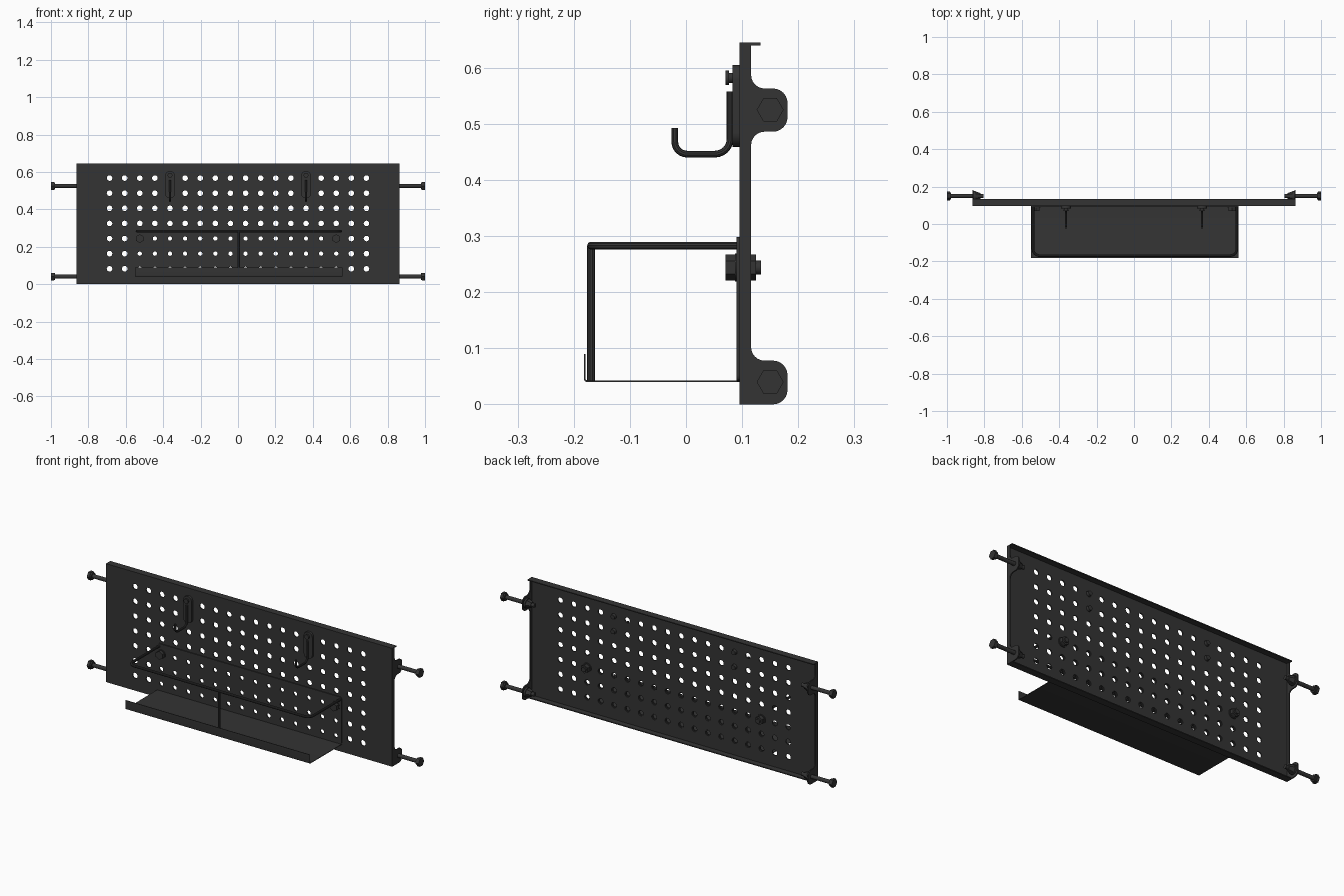
import bpy, math
from mathutils import Matrix, Vector

if "Cube" in bpy.data.objects:
    bpy.data.objects.remove(bpy.data.objects["Cube"], do_unlink=True)

black = bpy.data.materials.new("matte_black_steel")
black.use_nodes = True
COLOUR = (0.034, 0.034, 0.034, 1)
black.diffuse_color = COLOUR
black.node_tree.nodes["Principled BSDF"].inputs["Base Color"].default_value = COLOUR

# Local axes for flat outlines: XZ faces the front, YZ faces the side
XZ = Matrix.Rotation(math.pi / 2, 4, 'X')
YZ = Matrix(((0, 0, 1, 0), (1, 0, 0, 0), (0, 1, 0, 0), (0, 0, 0, 1)))


def finish(obj):
    bpy.ops.object.select_all(action='DESELECT')
    obj.select_set(True)
    bpy.context.view_layer.objects.active = obj
    if obj.type == 'CURVE':
        bpy.ops.object.convert(target='MESH')
        obj = bpy.context.object
    obj.data.materials.clear()
    obj.data.materials.append(black)
    bpy.ops.object.shade_smooth_by_angle(angle=math.radians(35))
    return obj


def rounded(points, closed=True, steps=6):
    """Round each (a, b, radius) corner of a path with a tangent arc."""
    out, n = [], len(points)
    for i, (a, b, r) in enumerate(points):
        p = Vector((a, b))
        if r == 0 or (not closed and i in (0, n - 1)):
            out.append(p)
            continue
        u = (Vector(points[i - 1][:2]) - p).normalized()
        v = (Vector(points[(i + 1) % n][:2]) - p).normalized()
        c = p + (u + v) * r          # all corners are right angles
        for k in range(steps + 1):
            t = k / steps * math.pi / 2
            out.append(c - v * r * math.cos(t) - u * r * math.sin(t))
    return out


def circle(a, b, r, n=16):
    return [Vector((a + r * math.cos(2 * math.pi * k / n),
                    b + r * math.sin(2 * math.pi * k / n))) for k in range(n)]


def rect(a0, b0, a1, b1, r=0):
    return rounded([(a0, b0, r), (a1, b0, r), (a1, b1, r), (a0, b1, r)])


def curve(name, loops, closed, dims):
    data = bpy.data.curves.new(name, 'CURVE')
    data.dimensions = dims
    for loop in loops:
        spline = data.splines.new('POLY')
        spline.points.add(len(loop) - 1)
        for point, co in zip(spline.points, loop):
            point.co = (*co.to_3d(), 1)
        spline.use_cyclic_u = closed
    obj = bpy.data.objects.new(name, data)
    bpy.context.collection.objects.link(obj)
    return obj


def plate(name, loops, thickness, frame, centre):
    """Flat sheet: first loop is the outline, the others are holes."""
    obj = curve(name, loops, True, '2D')
    obj.data.fill_mode = 'BOTH'
    obj.data.extrude = thickness / 2
    obj.matrix_world = Matrix.Translation(centre) @ frame
    return finish(obj)


def rod(name, path, radius, frame, centre):
    obj = curve(name, [path], False, '3D')
    obj.data.bevel_depth = radius
    obj.data.bevel_resolution = 3
    obj.data.use_fill_caps = True
    obj.matrix_world = Matrix.Translation(centre) @ frame
    return finish(obj)


def box(name, lo, hi):
    lo, hi = Vector(lo), Vector(hi)
    bpy.ops.mesh.primitive_cube_add(size=1, location=(lo + hi) / 2)
    obj = bpy.context.object
    obj.name, obj.scale = name, hi - lo
    return finish(obj)


def cylinder(name, axis, start, end, across, radius, sides=20, radius_end=None):
    """Cylinder, hex or cone along x or y; across = the other two coordinates."""
    mid = (start + end) / 2
    place = (mid, *across) if axis == 'x' else (across[0], mid, across[1])
    turn = (0, math.pi / 2, 0) if axis == 'x' else (-math.pi / 2, 0, 0)
    bpy.ops.mesh.primitive_cone_add(
        vertices=sides, radius1=radius, radius2=radius if radius_end is None else radius_end,
        depth=end - start, location=place, rotation=turn)
    obj = bpy.context.object
    obj.name = name
    return finish(obj)


W, H, FRONT, SHEET, PITCH = 0.863, 0.645, 0.095, 0.006, 0.0808
columns = [(i - 8.5) * PITCH for i in range(18)]
rows = [H / 2 + 0.002 + (j - 3) * PITCH for j in range(7)]

# Perforated panel with folded edges
holes = [circle(x, z, 0.015) for x in columns for z in rows]
plate("pegboard_panel", [rect(-W, 0, W, H)] + holes, SHEET, XZ, (0, FRONT + SHEET / 2, 0))
box("top_flange", (-W, FRONT, H - 0.005), (W, 0.133, H))
box("bottom_flange", (-W, FRONT, 0), (W, 0.133, 0.005))

# Side flanges with rounded mounting ears, and their bolts
EDGE, EAR, R, F = 0.116, 0.181, 0.026, 0.024
side_outline = rounded([
    (FRONT, 0, 0), (EAR, 0, R), (EAR, 0.078, R), (EDGE, 0.078, F),
    (EDGE, 0.486, F), (EAR, 0.486, R), (EAR, 0.563, R), (EDGE, 0.563, F),
    (EDGE, H, 0), (FRONT, H, 0)])
for side, s in (("left", 1), ("right", -1)):
    plate(side + "_flange", [side_outline], SHEET, YZ, (s * (W - SHEET / 2), 0, 0))
    for level, z in (("lower", 0.04), ("upper", 0.525)):
        label = f"{side}_{level}_bolt"

        def part(name, a, b, r, n=20, r_end=None):
            lo, hi = sorted((s * a, s * b))
            r0, r1 = (r, r_end or r) if s > 0 else (r_end or r, r)
            cylinder(f"{label}_{name}", 'x', lo, hi, (0.15, z), r0, n, r1)

        part("shaft", 0.805, 0.99, 0.0105)
        part("inner_washer", 0.848, 0.858, 0.026)
        part("inner_nut", 0.822, 0.848, 0.016, 6, 0.024)
        part("outer_washer", 0.978, 0.985, 0.019)
        part("outer_head", 0.985, 1.0, 0.024, 6)

# Shelf: perforated back plate, floor with front lip
CX, HALF = 0.005, 0.555
shelf_holes = [circle(x, z, 0.0115) for x in columns if abs(x) < 0.54 for z in rows[:3]]
plate("shelf_back", [rect(CX - HALF, 0.04, CX + HALF, 0.298, 0.012)] + shelf_holes,
      0.005, XZ, (0, FRONT - 0.0025, 0))
floor_profile = rounded([
    (FRONT, 0.04, 0.006), (-0.182, 0.04, 0.006), (-0.182, 0.09, 0),
    (-0.179, 0.09, 0), (-0.179, 0.043, 0.003), (FRONT, 0.043, 0)])
plate("shelf_floor", [floor_profile], 2 * HALF, YZ, (CX, 0, 0))

# Guard rail around the shelf with a centre post
RAIL = HALF - 0.01
rail_path = rounded([(-RAIL, 0.093, 0), (-RAIL, -0.169, 0.035),
                     (RAIL, -0.169, 0.035), (RAIL, 0.093, 0)], closed=False)
rod("guard_rail", rail_path, 0.007, Matrix(), (CX, 0, 0.283))
rod("guard_post", [Vector((-0.169, 0.042)), Vector((-0.169, 0.283))], 0.007, YZ, (CX, 0, 0))

# Shelf bolts through the panel
for side, x in (("right", columns[2]), ("left", columns[15])):
    at = (x, rows[2])
    for name, a, b, r, n in (("head", 0.07, 0.087, 0.023, 6), ("washer", 0.087, 0.09, 0.025, 20),
                             ("shaft", 0.08, 0.134, 0.0125, 20), ("back_washer", 0.101, 0.106, 0.026, 20),
                             ("nut", 0.106, 0.125, 0.023, 6)):
        cylinder(f"{side}_shelf_bolt_{name}", 'y', a, b, at, r, n)

# Hooks: slotted backing plate, bent rod, screw and rear pins
hook_path = rounded([(0.0785, 0.558, 0), (0.0785, 0.446, 0.027), (-0.02, 0.446, 0.022),
                     (-0.02, 0.493, 0)], closed=False)
for side, x in (("right", columns[4]), ("left", columns[13])):
    plate(side + "_hook_plate", [rect(x - 0.026, 0.459, x + 0.026, 0.605, 0.0255)],
          0.012, XZ, (0, FRONT - 0.006, 0))
    rod(side + "_hook", hook_path, 0.006, YZ, (x, 0, 0))
    cylinder(side + "_hook_screw_neck", 'y', 0.076, 0.085, (x, 0.582), 0.009)
    cylinder(side + "_hook_screw_head", 'y', 0.07, 0.077, (x, 0.582), 0.013)
    for level, z in (("lower", rows[5]), ("upper", rows[6])):
        cylinder(f"{side}_hook_{level}_pin", 'y', 0.09, 0.114, (x, z), 0.0145, 20, 0.012)
